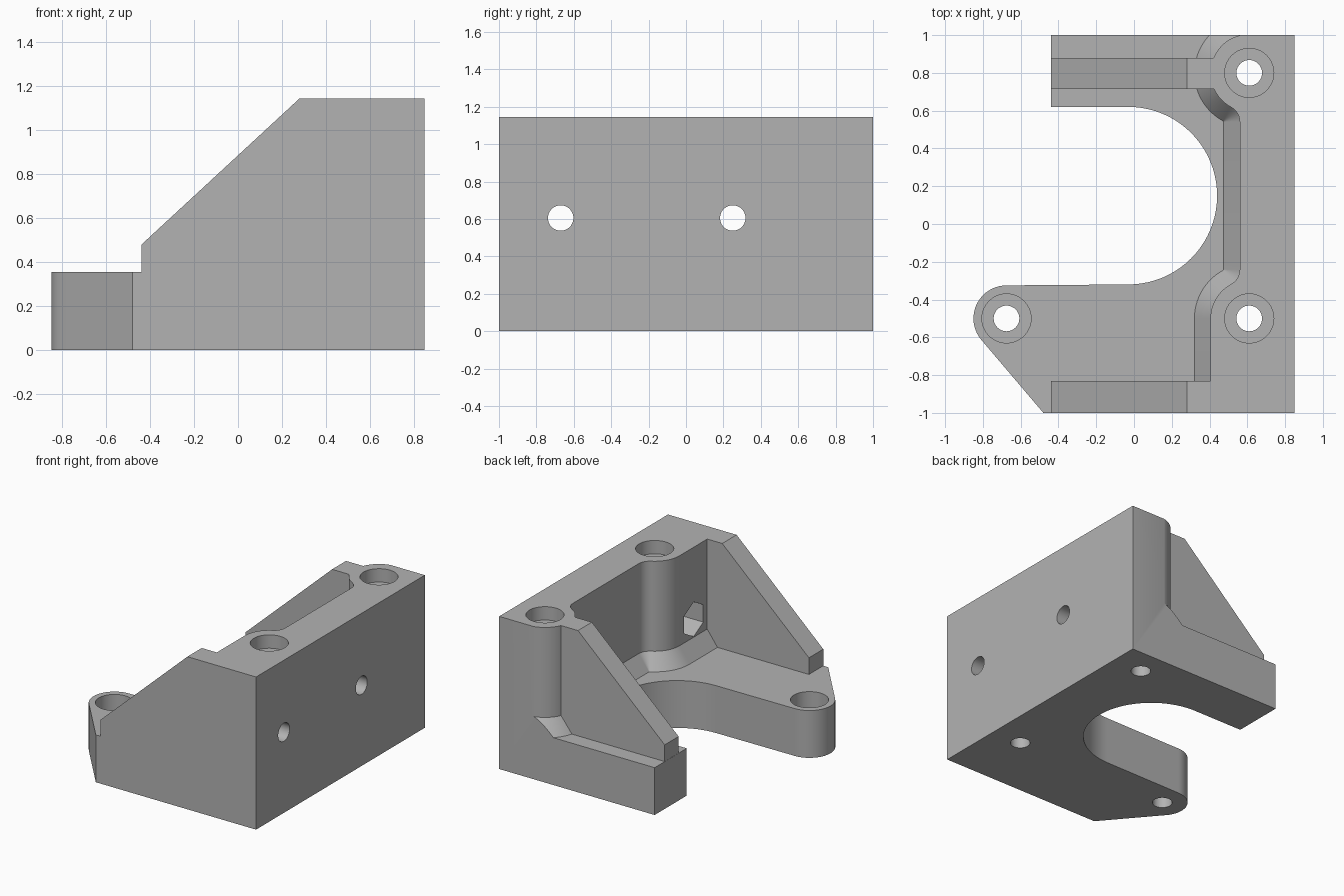
import bpy, bmesh
from math import cos, sin, pi, radians
from mathutils import Matrix

if "Cube" in bpy.data.objects:
    bpy.data.objects.remove(bpy.data.objects["Cube"])

TOP, BASE_TOP = 1.145, 0.355
OVER = 1.2    # parts overshoot the block and are trimmed flush at the end

grey = bpy.data.materials.new("plain grey")
grey.use_nodes = True
grey.diffuse_color = (0.45, 0.45, 0.45, 1)
grey.node_tree.nodes["Principled BSDF"].inputs["Base Color"].default_value = grey.diffuse_color


def arc(cx, cy, r, start, end, n=20):
    """Points on an arc, angles in degrees."""
    angles = [radians(start + (end - start) * i / n) for i in range(n + 1)]
    return [(cx + r * cos(a), cy + r * sin(a)) for a in angles]


def loft(name, rings):
    """Solid through rings of 3D points with equal counts."""
    bm = bmesh.new()
    loops = [[bm.verts.new(p) for p in ring] for ring in rings]
    for low, high in zip(loops, loops[1:]):
        for i in range(len(low)):
            j = (i + 1) % len(low)
            bm.faces.new((low[i], low[j], high[j], high[i]))
    bm.faces.new(loops[0][::-1])
    bm.faces.new(loops[-1])
    bmesh.ops.recalc_face_normals(bm, faces=bm.faces)
    mesh = bpy.data.meshes.new(name)
    bm.to_mesh(mesh)
    bm.free()
    mesh.materials.append(grey)
    obj = bpy.data.objects.new(name, mesh)
    bpy.context.collection.objects.link(obj)
    return obj


def prism(name, outline, z0, z1):
    return loft(name, [[(x, y, z) for x, y in outline] for z in (z0, z1)])


def combine(target, tool, operation):
    """Boolean the tool into the target, then drop the tool."""
    mod = target.modifiers.new(operation, 'BOOLEAN')
    mod.operation, mod.solver, mod.object = operation, 'EXACT', tool
    bpy.ops.object.select_all(action='DESELECT')
    bpy.context.view_layer.objects.active = target
    target.select_set(True)
    bpy.ops.object.modifier_apply(modifier=mod.name)
    bpy.data.objects.remove(tool)


# Base plate with round opening and rounded foot
outline = [(1, -OVER), (1, OVER), (-0.44, OVER), (-0.44, 0.62)]
outline += arc(-0.03, 0.15, 0.47, 90, -90, 40)
outline += arc(-0.675, -0.5, 0.175, 90, 220)
outline += [(-0.31, -OVER)]
bracket = prism("mounting_bracket", outline, -0.1, BASE_TOP)


# Upright wall with two screw bosses, flared where it meets the base
def wall_ring(z, grow):
    boss, fillet = 0.205 + grow, 0.09 - grow
    pts = [(0.405 - grow, -OVER)]
    pts += arc(0.61, -0.5, boss, 180, 118)
    pts += arc(0.47, -0.24, fillet, -62, 0, 10)
    pts += arc(0.47, 0.54, fillet, 0, 62, 10)
    pts += arc(0.61, 0.8, boss, 242, 90, 40)
    pts += [(1, 1.005 + grow), (1, -OVER)]
    return [(x, y, z) for x, y in pts]


flare = 0.085
wall = loft("wall", [wall_ring(0.1, flare), wall_ring(BASE_TOP, flare),
                     wall_ring(BASE_TOP + 0.115, 0), wall_ring(1.3, 0)])
combine(bracket, wall, 'UNION')

# Sloping side ribs
profile = [(-0.439, 0.2), (-0.439, 0.48), (0.448, 1.3), (0.65, 1.3), (0.65, 0.2)]
for y0, y1 in ((-OVER, -0.83), (0.715, 0.88)):
    rib = loft("rib", [[(x, y, z) for x, z in profile] for y in (y0, y1)])
    combine(bracket, rib, 'UNION')

# Trim everything flush to the outer block
block = prism("block", [(-1, -1), (0.85, -1), (0.85, 1), (-1, 1)], 0, TOP)
combine(bracket, block, 'INTERSECT')

# Vertical screw holes with counterbores
for x, y, top, depth in ((0.61, -0.5, TOP, 0.1), (0.61, 0.8, TOP, 0.1),
                         (-0.675, -0.5, BASE_TOP, 0.18)):
    for r, z in ((0.068, -0.1), (0.13, top - depth)):
        hole = prism("hole", arc(x, y, r, 0, 351, 39), z, top + 0.1)
        combine(bracket, hole, 'DIFFERENCE')

# Cross holes with hexagonal nut pockets on the inside
turn = Matrix.Rotation(pi / 2, 4, 'Y')
for y in (-0.67, 0.25):
    for ring, x0, x1 in ((arc(0, 0, 0.068, 0, 351, 39), 0.3, 1),
                         (arc(0, 0, 0.13, 0, 300, 5), 0.3, 0.7)):
        hole = prism("cross_hole", ring, x0, x1)
        hole.data.transform(Matrix.Translation((0, y, 0.605)) @ turn)
        combine(bracket, hole, 'DIFFERENCE')

bpy.ops.object.shade_smooth_by_angle(angle=radians(25))
